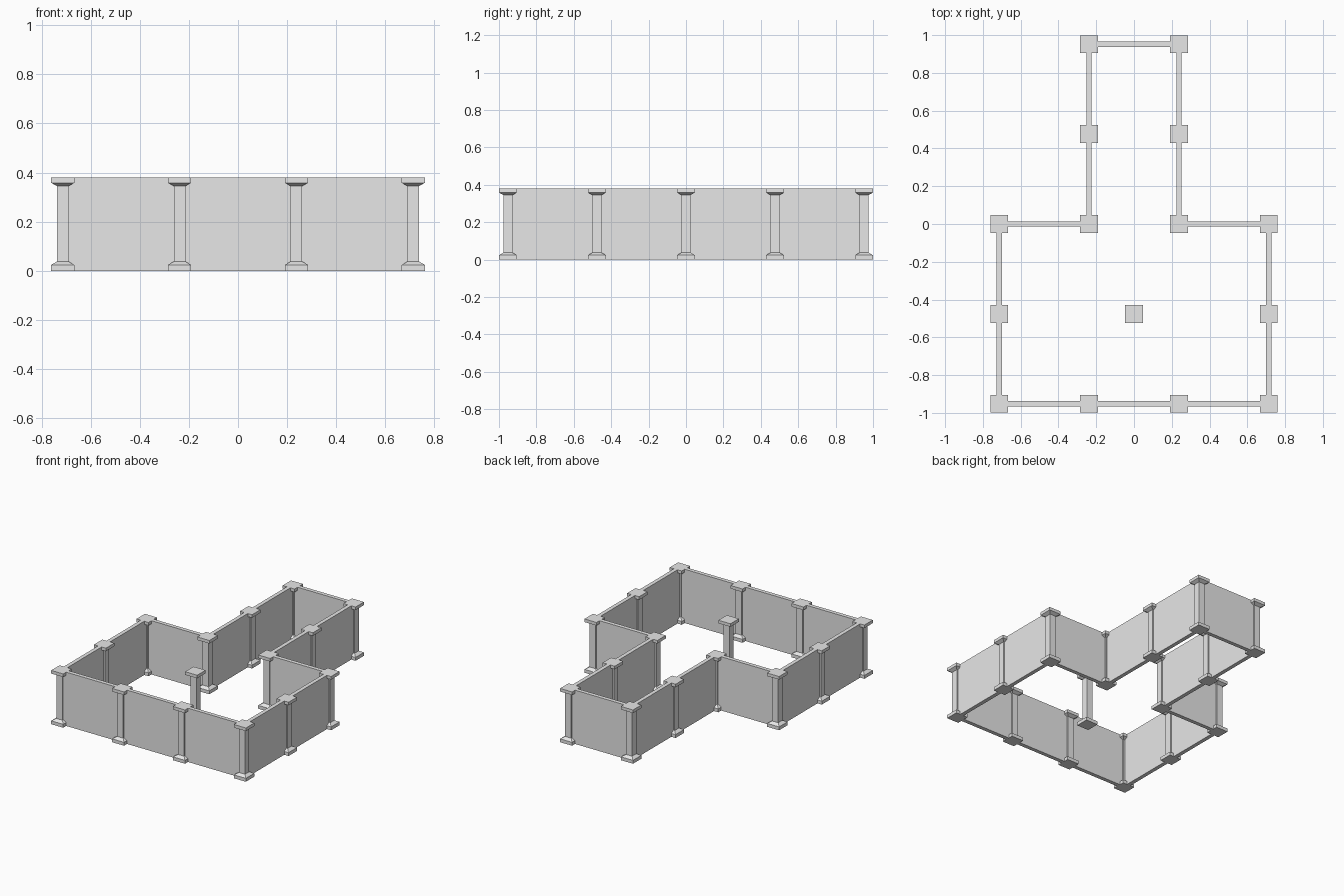
import bpy
import bmesh
from mathutils import Vector

cube = bpy.data.objects.get("Cube")
if cube:
    bpy.data.objects.remove(cube, do_unlink=True)

STEP = 0.476      # spacing of the pillars
HEIGHT = 0.38
WALL = 0.028      # wall thickness

stone = bpy.data.materials.new("grey_stone")
stone.use_nodes = True
stone.diffuse_color = (0.8, 0.8, 0.8, 1)
stone.node_tree.nodes["Principled BSDF"].inputs["Base Color"].default_value = (0.8, 0.8, 0.8, 1)


def make_mesh(name, bm):
    bmesh.ops.recalc_face_normals(bm, faces=bm.faces)
    mesh = bpy.data.meshes.new(name)
    bm.to_mesh(mesh)
    bm.free()
    mesh.materials.append(stone)
    return mesh


def place(name, mesh, location):
    obj = bpy.data.objects.new(name, mesh)
    obj.location = location
    bpy.context.collection.objects.link(obj)


def grid_point(col, row):
    return Vector((col * STEP, row * STEP, 0))


# Square pillar: stacked rings of (half width, height)
profile = [(0.047, 0), (0.047, 0.024), (0.0235, 0.038),
           (0.0235, 0.345), (0.047, 0.358), (0.047, HEIGHT)]
bm = bmesh.new()
rings = [[bm.verts.new((sx * r, sy * r, z))
          for sx, sy in ((-1, -1), (1, -1), (1, 1), (-1, 1))] for r, z in profile]
for low, high in zip(rings, rings[1:]):
    for i in range(4):
        j = (i + 1) % 4
        bm.faces.new((low[i], low[j], high[j], high[i]))
bm.faces.new(rings[0])
bm.faces.new(rings[-1])
pillar_mesh = make_mesh("pillar", bm)

# Closed outline through the pillars, as (column, row)
half = [(0.5, -2), (1.5, -2), (1.5, -1), (1.5, 0), (0.5, 0), (0.5, 1), (0.5, 2)]
outline = half + [(-c, r) for c, r in reversed(half)]

for point in outline:
    place("pillar", pillar_mesh, grid_point(*point))
place("centre_pillar", pillar_mesh, grid_point(0, -1))

# Thin wall panel between each pair of neighbouring pillars
for a, b in zip(outline, outline[1:] + outline[:1]):
    start, end = grid_point(*a), grid_point(*b)
    span = end - start
    bm = bmesh.new()
    bmesh.ops.create_cube(bm, size=1)
    size = (max(abs(span.x), WALL), max(abs(span.y), WALL), HEIGHT)
    bmesh.ops.scale(bm, vec=size, verts=bm.verts)
    place("wall_panel", make_mesh("wall_panel", bm),
          (start + end) / 2 + Vector((0, 0, HEIGHT / 2)))
